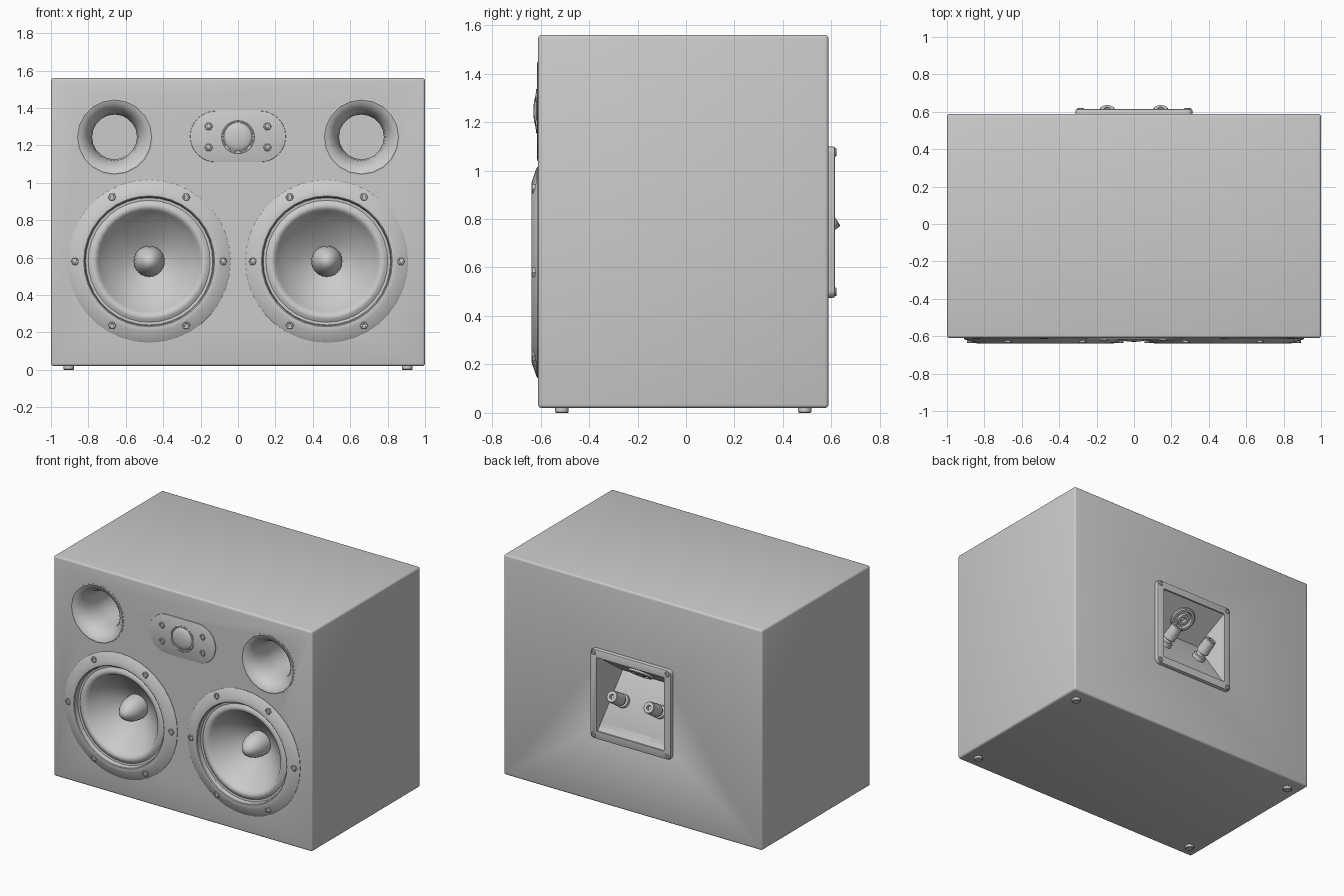
import bpy, bmesh
from math import sin, cos, pi, radians
from mathutils import Vector, Matrix

if "Cube" in bpy.data.objects:
    bpy.data.objects.remove(bpy.data.objects["Cube"])

FRONT = Vector((0, -1, 0))
BACK = Vector((0, 1, 0))


def add_object(name, bm):
    mesh = bpy.data.meshes.new(name)
    bm.to_mesh(mesh)
    bm.free()
    ob = bpy.data.objects.new(name, mesh)
    bpy.context.collection.objects.link(ob)
    return ob


def lathe(name, profile, loc, steps=32, axis=FRONT, phase=0.0):
    """Revolve (radius, y) points, outer to inner; local -y is turned to axis."""
    bm = bmesh.new()
    rings = []
    for r, y in profile:
        n = steps if r > 0 else 1
        rings.append([bm.verts.new((r * cos(2 * pi * i / steps + phase), y,
                                    r * sin(2 * pi * i / steps + phase))) for i in range(n)])
    for a, b in zip(rings, rings[1:]):
        for i in range(steps):
            j = (i + 1) % steps
            bm.faces.new((a[i], a[j], b[0]) if len(b) == 1 else (a[i], a[j], b[j], b[i]))
    turn = Matrix.Rotation(pi, 3, 'Z') if axis == BACK else FRONT.rotation_difference(axis).to_matrix()
    bm.transform(Matrix.Translation(loc) @ turn.to_4x4())
    return add_object(name, bm)


def plate(name, cz, hw, hh, r, y0, y1, bevel, seg=6):
    """Rounded rectangle in xz, extruded from y0 to y1."""
    bm = bmesh.new()
    vs = []
    for k, (sx, sz) in enumerate(((1, 1), (-1, 1), (-1, -1), (1, -1))):
        for i in range(seg + 1):
            a = pi / 2 * (k + i / seg)
            vs.append(bm.verts.new((sx * (hw - r) + r * cos(a), y0, cz + sz * (hh - r) + r * sin(a))))
    bmesh.ops.remove_doubles(bm, verts=vs, dist=1e-4)
    face = bm.faces.new([v for v in vs if v.is_valid])
    out = bmesh.ops.extrude_face_region(bm, geom=[face])["geom"]
    top = [g for g in out if isinstance(g, bmesh.types.BMVert)]
    bmesh.ops.translate(bm, verts=top, vec=(0, y1 - y0, 0))
    rim = [g for g in out if isinstance(g, bmesh.types.BMEdge)]
    bmesh.ops.recalc_face_normals(bm, faces=bm.faces)
    bmesh.ops.bevel(bm, geom=rim, offset=bevel, segments=2, profile=0.5, affect='EDGES')
    return add_object(name, bm)


def cut(target, cutter):
    mod = target.modifiers.new("cut", 'BOOLEAN')
    mod.operation, mod.object, mod.solver = 'DIFFERENCE', cutter, 'EXACT'
    bpy.context.view_layer.objects.active = target
    bpy.ops.object.modifier_apply(modifier=mod.name)


def pocket(target, x, z, r, depth_y):
    """Round hole in the front baffle down to depth_y."""
    bpy.ops.mesh.primitive_cylinder_add(vertices=32, radius=r, depth=depth_y + 0.8,
                                        location=(x, (depth_y - 0.8) / 2, z), rotation=(pi / 2, 0, 0))
    c = bpy.context.object
    cut(target, c)
    bpy.data.objects.remove(c)


def bolt(name, loc, axis=FRONT, r=0.022, steps=6):
    lathe(name, [(r, 0.015), (r, -0.004), (r * .85, -0.007), (r * .55, -0.007),
                 (r * .5, 0), (0, 0)], loc, steps, axis)


# Cabinet
bm = bmesh.new()
bmesh.ops.create_cube(bm, size=1)
bm.transform(Matrix.Translation((0, -0.011, 0.79)) @ Matrix.Diagonal((2, 1.198, 1.54, 1)))
bmesh.ops.bevel(bm, geom=bm.edges[:], offset=0.014, segments=3, profile=0.5, affect='EDGES')
cabinet = add_object("cabinet", bm)

WX, WZ, PX, TZ = 0.475, 0.58, 0.66, 1.245

for side, s in (("left", -1), ("right", 1)):
    # Woofers: frame, surround and cone, then plug and bolts
    c = Vector((s * WX, 0, WZ))
    pocket(cabinet, c.x, c.z, 0.342, -0.35)
    lathe(f"{side}_woofer_frame", [(.435, -.60), (.435, -.613), (.428, -.618), (.375, -.636),
          (.365, -.638), (.35, -.638), (.345, -.634), (.34, -.605), (.326, -.603), (.326, -.59)], c, 36)
    lathe(f"{side}_woofer_cone", [(.335, -.598), (.323, -.603), (.31, -.613), (.295, -.615), (.28, -.608),
          (.27, -.592), (.22, -.54), (.16, -.488), (.11, -.452), (.07, -.43)], c, 36)
    lathe(f"{side}_phase_plug", [(.083, -.42), (.083, -.465), (.076, -.51), (.06, -.55),
          (.04, -.58), (.02, -.596), (0, -.60)], c, 24)
    for i in range(6):
        a = i * pi / 3
        bolt(f"{side}_woofer_bolt_{i + 1}", c + Vector((.397 * cos(a), -.63, .397 * sin(a))))

    # Flared ports
    c = Vector((s * PX, 0, TZ))
    pocket(cabinet, c.x, c.z, 0.195, -0.24)
    lathe(f"{side}_port", [(.205, -.60), (.205, -.612), (.198, -.614), (.18, -.607), (.16, -.59),
          (.14, -.56), (.127, -.52), (.12, -.46), (.12, -.245)], c, 20)

    # Feet
    for end, y in (("front", -0.512), ("back", 0.49)):
        lathe(f"{side}_{end}_foot", [(.026, .03), (.028, -.0), (.028, -.026), (.024, -.03), (0, -.03)],
              (s * .905, y, .03), 16, Vector((0, 0, -1)))

# Tweeter plate, ring, dome and bolts
plate("tweeter_plate", TZ + .002, .256, .137, .137, -.60, -.615, .004, 8)
lathe("tweeter_ring", [(.092, -.605), (.092, -.617), (.088, -.62), (.082, -.619), (.079, -.612)],
      (0, 0, TZ), 28)
lathe("tweeter_dome", [(.079 * cos(radians(a)), -.609 - .021 * sin(radians(a))) for a in (0, 20, 40, 60, 75)]
      + [(0, -.63)], (0, 0, TZ), 28)
for i, (sx, sz) in enumerate(((-1, -1), (-1, 1), (1, -1), (1, 1))):
    bolt(f"tweeter_bolt_{i + 1}", (sx * .157, -.615, TZ + sz * .056))
    bolt(f"terminal_screw_{i + 1}", (sx * .286, .614, .7875 + sz * .288), BACK, .018, 12)

# Terminal plate with wedge-shaped recess cut through it into the cabinet
terminal = plate("terminal_plate", .7875, .312, .3125, .03, .575, .615, .008)
section = [(.70, .53), (.605, .53), (.385, .883), (.605, 1.045), (.70, 1.045)]
bm = bmesh.new()
sides = [[bm.verts.new((s * (.22 if y < .5 else .26), y, z)) for y, z in section] for s in (-1, 1)]
for i in range(5):
    j = (i + 1) % 5
    bm.faces.new((sides[0][i], sides[0][j], sides[1][j], sides[1][i]))
for v in sides:
    bm.faces.new((v[1], v[2], v[3]))
    bm.faces.new((v[0], v[1], v[3], v[4]))
bmesh.ops.recalc_face_normals(bm, faces=bm.faces)
wedge = add_object("recess_cutter", bm)
cut(cabinet, wedge)
cut(terminal, wedge)
bpy.data.objects.remove(wedge)

# Binding posts on the lower slope, socket on the upper slope
for side, s in (("left", -1), ("right", 1)):
    lathe(f"{side}_binding_post", [(.046, .015), (.046, -.022), (.034, -.027), (.034, -.045), (.044, -.05),
          (.04, -.148), (.036, -.153), (.016, -.153), (.016, -.13), (0, -.13)],
          (s * .143, .487, .724), 16, Vector((0, .85, .53)).normalized())
lathe("input_socket", [(.085, .01), (.085, -.012), (.078, -.018), (.062, -.018), (.056, -.004), (.04, -.004),
      (.036, -.018), (.02, -.018), (.017, .0), (0, .0)],
      (0, .495, .964), 24, Vector((0, .593, -.805)).normalized())

# Smooth shading with sharp edges kept
bpy.ops.object.select_all(action='DESELECT')
for ob in bpy.context.scene.objects:
    ob.select_set(True)
bpy.context.view_layer.objects.active = cabinet
bpy.ops.object.shade_smooth_by_angle(angle=radians(35))
